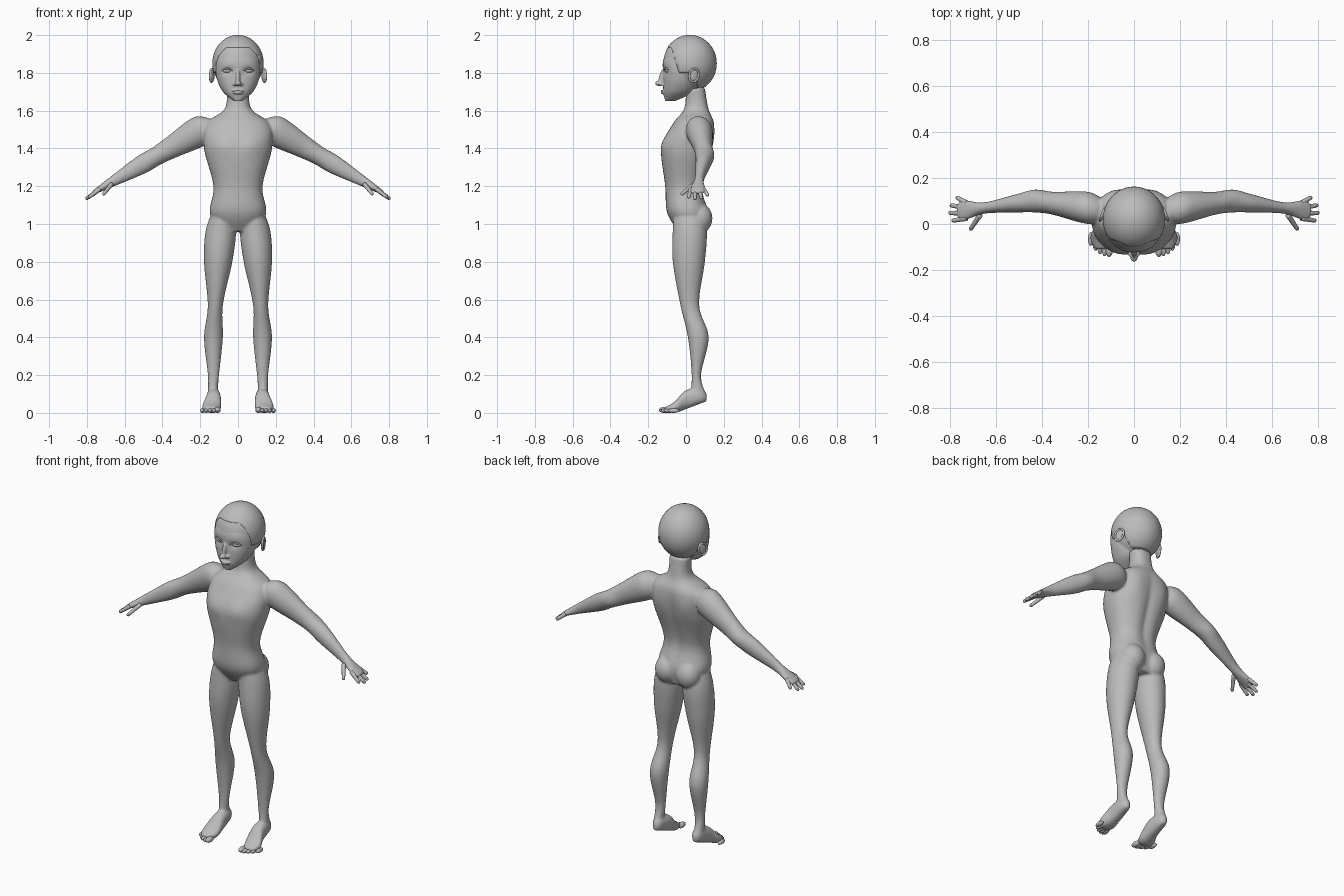
import bpy, bmesh, math
from mathutils import Vector, Matrix

if "Cube" in bpy.data.objects:
    bpy.data.objects.remove(bpy.data.objects["Cube"])

X, Y, Z = Vector((1, 0, 0)), Vector((0, 1, 0)), Vector((0, 0, 1))
SIDES = (1, -1)
shade = (.5, .5, .5, 1)
grey = bpy.data.materials.new("plain grey")
grey.use_nodes = True
grey.diffuse_color = shade
grey.node_tree.nodes["Principled BSDF"].inputs["Base Color"].default_value = shade


def upright(z, left, right, front, back):
    """Horizontal section from its extents -> centre and radii."""
    return (left + right) / 2, (front + back) / 2, z, (right - left) / 2, (back - front) / 2


def spline(rows, steps):
    """Catmull-Rom interpolation through the sections."""
    last = len(rows) - 1
    smooth_rows = []
    for i in range(last):
        quad = rows[max(i - 1, 0)], rows[i], rows[i + 1], rows[min(i + 2, last)]
        for k in range(steps):
            t = k / steps
            smooth_rows.append([
                b + t / 2 * (c - a + t * (2 * a - 5 * b + 4 * c - d + t * (3 * (b - c) + d - a)))
                for a, b, c, d in zip(*quad)])
    return smooth_rows + [rows[-1]]


def loft(bm, rows, u=X, v=Y, power=2, bumps=(), segments=40, steps=8, side=1):
    """Skin rounded sections; bumps push the front (-1) or back (+1) along y."""
    rings = []
    for x, y, z, radius_u, radius_v in spline(rows, steps):
        ring = []
        for k in range(segments):
            angle = math.tau * k / segments
            c, s = math.cos(angle), math.sin(angle)
            p = Vector((x, y, z))
            p += u * radius_u * math.copysign(abs(c) ** (2 / power), c)
            p += v * radius_v * math.copysign(abs(s) ** (2 / power), s)
            for bump_x, bump_z, width, height, push, facing in bumps:
                across = (abs(p.x) - bump_x) / width
                along = (p.z - bump_z) / height
                p.y += push * max(0, s * facing) * math.exp(-across ** 2 - along ** 2)
            ring.append(bm.verts.new((p.x * side, p.y, p.z)))
        rings.append(ring)
    bridge(bm, rings)
    bm.faces.new(rings[0])
    bm.faces.new(rings[-1])


def bridge(bm, rings):
    for ring, following in zip(rings, rings[1:]):
        for k in range(len(ring)):
            bm.faces.new((ring[k - 1], ring[k], following[k], following[k - 1]))


def ball(bm, position, size, turn=0, axis="X"):
    matrix = (Matrix.Translation(position) @ Matrix.Rotation(turn, 4, axis)
              @ Matrix.Diagonal((*size, 1)))
    bmesh.ops.create_uvsphere(bm, u_segments=48, v_segments=24, radius=1, matrix=matrix)


def finish(bm, name, voxel=0, softening=0):
    """Make the object; a voxel size blends its parts into one skin."""
    bmesh.ops.recalc_face_normals(bm, faces=bm.faces)
    for face in bm.faces:
        face.smooth = True
    mesh = bpy.data.meshes.new(name)
    bm.to_mesh(mesh)
    bm.free()
    mesh.materials.append(grey)
    item = bpy.data.objects.new(name, mesh)
    bpy.context.collection.objects.link(item)
    if voxel:
        blend = item.modifiers.new("blend", "REMESH")
        blend.mode = "VOXEL"
        blend.voxel_size = voxel
        blend.use_smooth_shade = True
        soften = item.modifiers.new("soften", "SMOOTH")
        soften.factor = .5
        soften.iterations = softening
    return item


# Torso and neck: height, half width, front, back
body = bmesh.new()
torso = [(.96, .1, -.04, .1), (1.06, .15, -.1, .12), (1.2, .13, -.11, .09), (1.4, .18, -.13, .14),
         (1.53, .17, -.07, .15), (1.61, .07, -.01, .12), (1.72, .06, 0, .1)]
chest = (.08, 1.42, .06, .05, -.01, -1)
spine = (0, 1.3, .03, .2, .015, 1)
spine = (*spine[:4], -spine[4], spine[5])
shoulder_blade = (.1, 1.45, .05, .08, .01, 1)
loft(body, [upright(z, -w, w, front, back) for z, w, front, back in torso],
     power=2.3, bumps=(chest, spine, shoulder_blade))

# Legs: height, inside, outside, front, back
leg = [(1.1, .03, .12, -.06, .08), (.97, .01, .17, -.07, .11), (.8, .03, .18, -.07, .1),
       (.57, .08, .16, -.03, .07), (.4, .08, .18, .01, .12), (.2, .1, .16, .03, .08),
       (.09, .11, .16, .02, .11)]

# Feet, heel to ball: centre, half width, half height
foot = [(.13, .11, .08, .01, .02), (.13, .08, .09, .03, .04), (.13, 0, .07, .04, .05),
        (.14, -.06, .03, .05, .03), (.14, -.11, .02, .03, .01)]


# Arms and palms slope down evenly: distance out, y, half depth, half thickness
def arm_height(x):
    return 1.61 - .58 * x


arm = [(.14, .06, .04, .04), (.2, .07, .07, .08), (.35, .09, .05, .06), (.43, .1, .05, .05),
       (.51, .09, .04, .05), (.65, .07, .025, .03), (.74, .06, .045, .015), (.77, .06, .03, .01)]
arm_sections = [(x, y, arm_height(x), depth, thick) for x, y, depth, thick in arm]
arm_up = Vector((.5, 0, .86))

for side in SIDES:
    loft(body, [upright(*row) for row in leg], side=side)
    loft(body, foot, X, Z, power=2.3, side=side)
    loft(body, arm_sections, Y, arm_up, side=side)
    ball(body, (.07 * side, .07, 1.03), (.07, .07, .08))
finish(body, "body", .007, 6)


# Fingers, thumbs and toes
def finger(bm, base, tip, side):
    base, tip = Vector(base), Vector(tip)
    direction = (tip - base).normalized()
    sideways = Z.cross(direction).normalized()
    thick, thin = .012, .009
    loft(bm, [(*base, thick, thick), (*tip, thin, thin)], sideways, direction.cross(sideways),
         segments=16, side=side)
    ball(bm, (tip.x * side, tip.y, tip.z), (thin, thin, thin))


digits = bmesh.new()
for side in SIDES:
    for i in range(4):
        reach = .8 - .01 * (i - 1.2) ** 2
        finger(digits, (.73, .025 + .022 * i, arm_height(.73)),
               (reach, .015 + .033 * i, arm_height(reach) - .01), side)
    finger(digits, (.67, .04, 1.21), (.71, -.02, 1.16), side)
    for i in range(5):
        size = .012 if i else .016
        ball(digits, ((.108 + .02 * i) * side, -.113 + .003 * i * i, size), (size, .03, size))
finish(digits, "fingers_and_toes")

# Head: round skull and a tapering face with eye sockets
skull_centre = Vector((0, .02, 1.85))
skull_size = Vector((.133, .14, .15))
head = bmesh.new()
ball(head, skull_centre, skull_size)
jaw = [(1.65, .02, -.11, -.06), (1.7, .08, -.12, .04), (1.78, .115, -.12, .08),
       (1.87, .115, -.12, .1), (1.95, .07, -.07, .08)]
socket = (.055, 1.81, .03, .02, .012, -1)
loft(head, [upright(z, -w, w, front, back) for z, w, front, back in jaw],
     power=2.2, bumps=(socket,))

# Nose and lips
ball(head, (0, -.122, 1.78), (.012, .02, .05), -.3)
ball(head, (0, -.142, 1.745), (.017, .022, .014))
for side in SIDES:
    ball(head, (.018 * side, -.126, 1.74), (.009, .014, .009))
ball(head, (0, -.122, 1.704), (.032, .013, .005))
ball(head, (0, -.121, 1.693), (.026, .013, .006))
finish(head, "head", .004, 3)


# Eyes, with lids and brows arching round the face
def arch(bm, start, height, length, side):
    rows = []
    for i in range(7):
        t = i / 6
        x = start + length * t
        thick = .002 + .003 * math.sin(math.pi * t)
        rows.append((x, 4 * x * x - .12, height + .012 * math.sin(math.pi * t), thick, thick))
    loft(bm, rows, Z, Y, segments=12, steps=2, side=side)


features = bmesh.new()
for side in SIDES:
    ball(features, (.056 * side, -.094, 1.812), (.027, .016, .012), .3 * side, "Z")
    arch(features, .028, 1.812, .06, side)
    arch(features, .02, 1.837, .075, side)
finish(features, "eyes_and_brows")

# Ears: a thin bowl with a raised rim
ears = bmesh.new()
for side in SIDES:
    place = (Matrix.Translation((.135 * side, .04, 1.787)) @ Matrix.Rotation(.35 * side, 4, "Z")
             @ Matrix.Rotation(-.25, 4, "X"))
    bmesh.ops.create_uvsphere(ears, u_segments=24, v_segments=12, radius=1,
                              matrix=place @ Matrix.Diagonal((.008, .027, .036, 1)))
    rim = []
    for i in range(32):
        around = math.tau * i / 32
        outward = Vector((0, math.cos(around), math.sin(around)))
        centre = Vector((.004 * side, outward.y * .026, outward.z * .035))
        ring = []
        for k in range(10):
            angle = math.tau * k / 10
            edge = (outward * math.cos(angle) + X * math.sin(angle)) * .006
            ring.append(ears.verts.new(place @ (centre + edge)))
        rim.append(ring)
    bridge(ears, rim + rim[:1])
finish(ears, "ears")

# Scalp shell cut along the hairline
scalp = bmesh.new()
ball(scalp, skull_centre, skull_size + Vector((.003, .003, .001)))
hairline = Vector((0, -.078, 1.935))
temple = Vector((0, 1, .3))
side_edge, ear_back, nape = 1.8, .06, 1.72
for point, normal in ((hairline, Z), (hairline, temple), (Z * side_edge, Z),
                      (Y * ear_back, Y), (Z * nape, Z)):
    bmesh.ops.bisect_plane(scalp, geom=scalp.verts[:] + scalp.edges[:] + scalp.faces[:],
                           plane_co=point, plane_no=normal)
bare = []
for face in scalp.faces:
    c = face.calc_center_median()
    crown = c.z > hairline.z
    temples = c.z > side_edge and (c - hairline).dot(temple) > 0
    back = c.z > nape and c.y > ear_back
    if not (crown or temples or back):
        bare.append(face)
bmesh.ops.delete(scalp, geom=bare, context="FACES")
shell = finish(scalp, "scalp").modifiers.new("thickness", "SOLIDIFY")
shell.thickness = .006
shell.offset = -1
